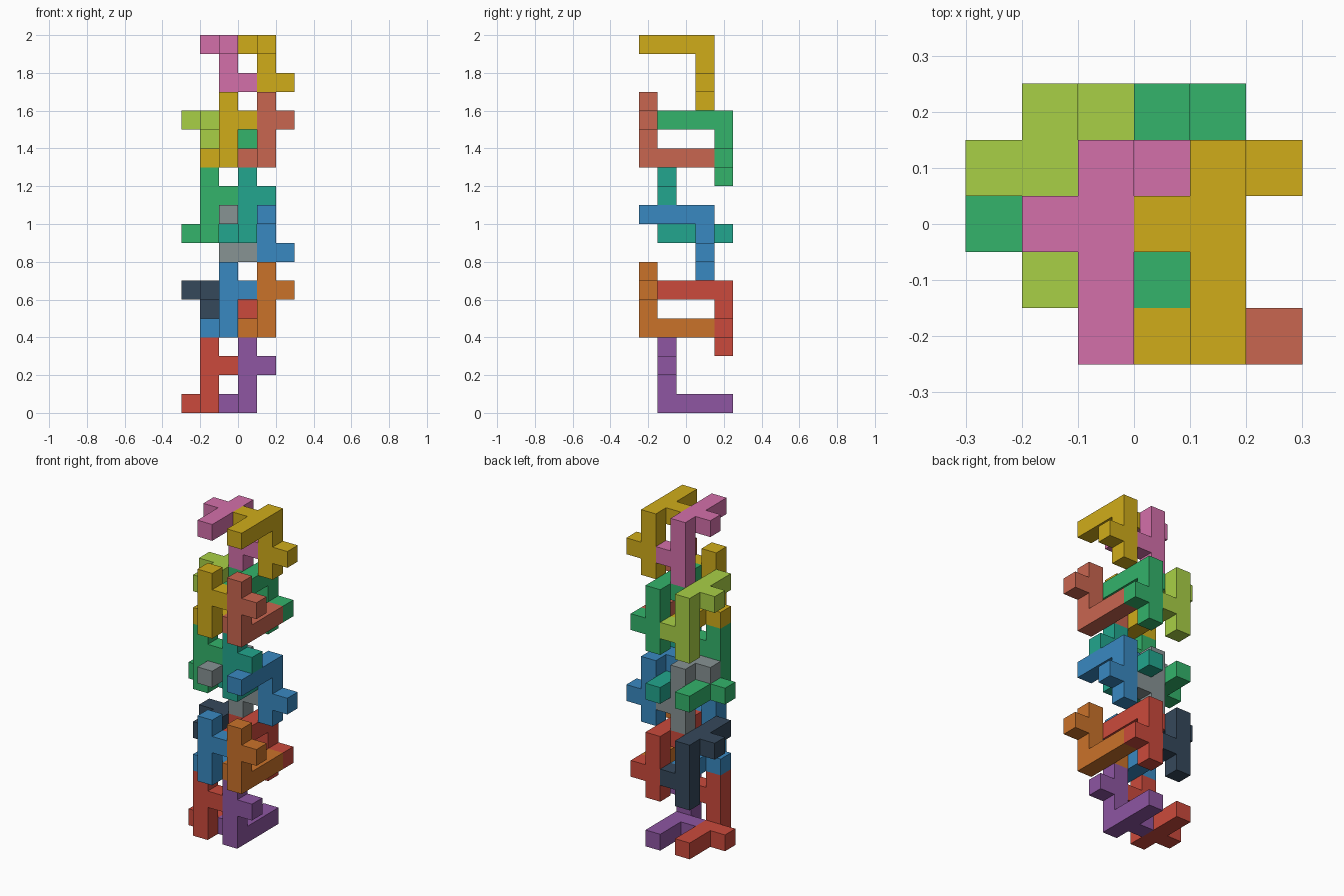
import bpy, bmesh, math
from mathutils import Vector

if "Cube" in bpy.data.objects:
    bpy.data.objects.remove(bpy.data.objects["Cube"])

U = 0.1  # edge length of one cube cell

# One piece: upright arm, long arm and a side nub on each
CELLS = ({(0, 0, k) for k in range(4)} | {(0, j, 0) for j in range(4)}
         | {(1, 0, 2), (-1, 1, 0)})


def piece_mesh():
    """Outer skin of the joined cells, centred on the corner cell."""
    bm = bmesh.new()
    for cell in CELLS:
        c = Vector(cell)
        for axis in range(3):
            for s in (-1, 1):
                n = Vector((0, 0, 0))
                n[axis] = s
                if tuple(int(v) for v in c + n) in CELLS:
                    continue
                a = Vector((0, 0, 0))
                a[(axis + 1) % 3] = 0.5
                b = n.cross(a)
                mid = c + n * 0.5
                bm.faces.new([bm.verts.new((mid + o) * U)
                              for o in (-a - b, a - b, a + b, b - a)])
    bmesh.ops.remove_doubles(bm, verts=bm.verts, dist=U * 0.01)
    bmesh.ops.dissolve_limit(bm, angle_limit=0.01, verts=bm.verts, edges=bm.edges)
    bmesh.ops.recalc_face_normals(bm, faces=bm.faces)
    mesh = bpy.data.meshes.new("piece")
    bm.to_mesh(mesh)
    bm.free()
    return mesh


def linear(c):
    c /= 255
    return c / 12.92 if c <= 0.04045 else ((c + 0.055) / 1.055) ** 2.4


# name, corner cell (x, y, z), turned upside down, colour
PIECES = [
    ("red_base_piece", (-2, -1, 0), False, (203, 74, 60)),
    ("purple_base_piece", (0, -1, 0), False, (142, 86, 162)),
    ("blue_lower_piece", (-1, -2, 4), False, (57, 137, 193)),
    ("orange_lower_piece", (1, -2, 4), False, (202, 114, 42)),
    ("navy_lower_piece", (-2, 2, 6), True, (53, 72, 91)),
    ("red_lower_piece", (0, 2, 6), True, (203, 74, 60)),
    ("green_middle_piece", (-2, -1, 9), False, (51, 179, 107)),
    ("teal_middle_piece", (0, -1, 9), False, (34, 166, 142)),
    ("grey_middle_piece", (-1, 1, 10), True, (135, 147, 148)),
    ("blue_middle_piece", (1, 1, 10), True, (57, 137, 193)),
    ("gold_upper_piece", (-1, -2, 13), False, (208, 172, 26)),
    ("salmon_upper_piece", (1, -2, 13), False, (201, 102, 80)),
    ("lime_upper_piece", (-2, 2, 15), True, (169, 208, 70)),
    ("green_upper_piece", (0, 2, 15), True, (51, 179, 107)),
    ("pink_top_piece", (-1, 1, 19), True, (212, 112, 170)),
    ("gold_top_piece", (1, 1, 19), True, (208, 172, 26)),
]

base = piece_mesh()
for name, (x, y, z), flipped, rgb in PIECES:
    mesh = base.copy()
    mesh.name = name
    mat = bpy.data.materials.new(name + "_colour")
    mat.diffuse_color = (*(linear(c) for c in rgb), 1)
    mat.use_nodes = True
    mat.node_tree.nodes["Principled BSDF"].inputs["Base Color"].default_value = mat.diffuse_color
    mesh.materials.append(mat)
    ob = bpy.data.objects.new(name, mesh)
    ob.location = ((x + 0.5) * U, y * U, (z + 0.5) * U)
    ob.rotation_euler.x = math.pi if flipped else 0
    bpy.context.collection.objects.link(ob)
bpy.data.meshes.remove(base)
